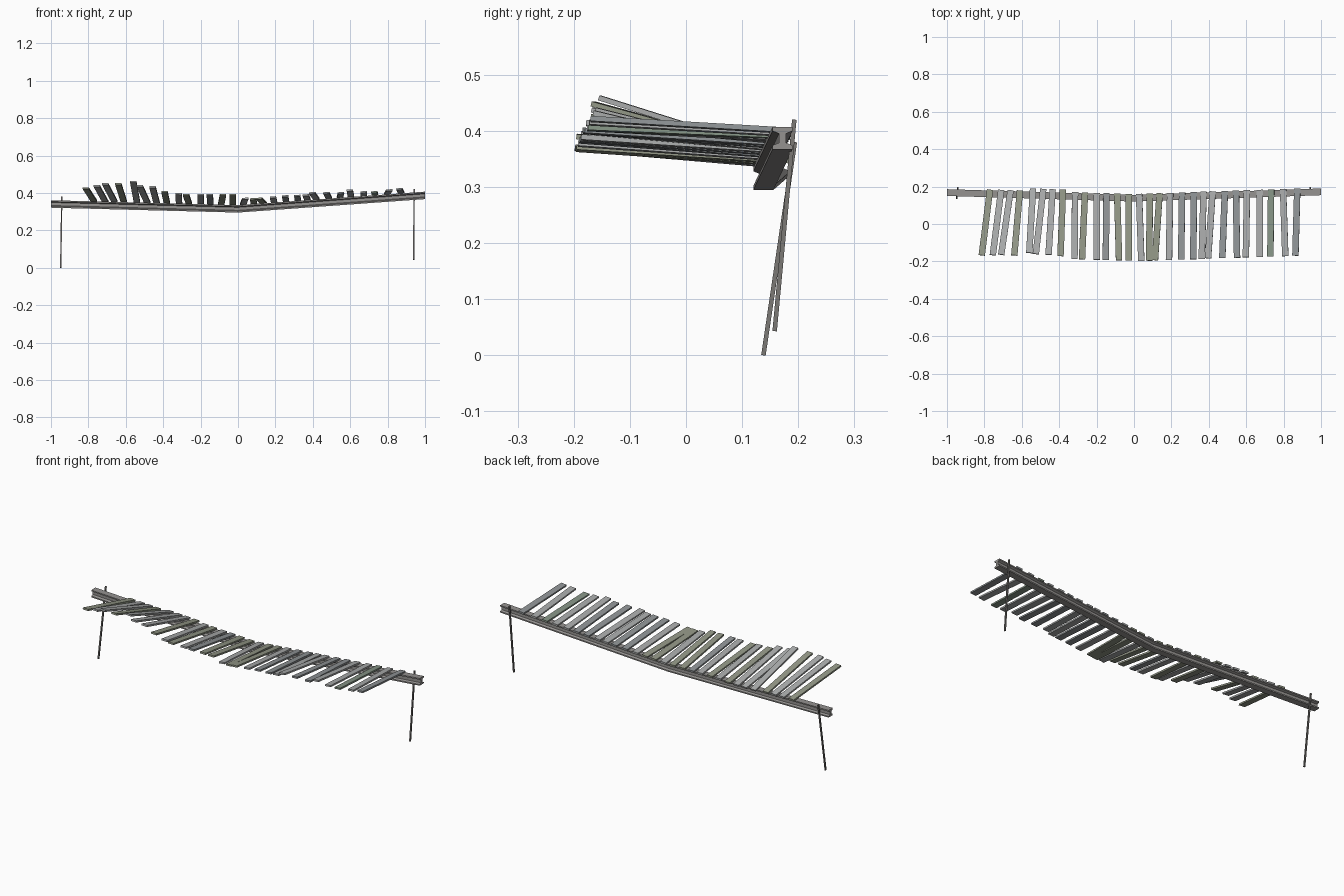
import bpy, bmesh
from mathutils import Vector

if "Cube" in bpy.data.objects:
    bpy.data.objects.remove(bpy.data.objects["Cube"])


def material(name, rgb):
    m = bpy.data.materials.new(name)
    m.diffuse_color = (*rgb, 1)
    m.use_nodes = True
    m.node_tree.nodes["Principled BSDF"].inputs["Base Color"].default_value = m.diffuse_color
    return m


STEEL = material("weathered_steel", (0.30, 0.29, 0.28))
IRON = material("dark_iron", (0.20, 0.19, 0.18))
WOOD = {
    "g": material("grey_wood", (0.40, 0.41, 0.41)),
    "d": material("dark_wood", (0.28, 0.30, 0.31)),
    "o": material("olive_wood", (0.29, 0.31, 0.24)),
    "m": material("mossy_wood", (0.24, 0.30, 0.24)),
}


def loft(name, rings, mat):
    """Skin equal cross-sections into a closed solid."""
    bm = bmesh.new()
    rows = [[bm.verts.new(p) for p in ring] for ring in rings]
    n = len(rows[0])
    for a, b in zip(rows, rows[1:]):
        for i in range(n):
            j = (i + 1) % n
            bm.faces.new((a[i], a[j], b[j], b[i]))
    bm.faces.new(rows[0][::-1])
    bm.faces.new(rows[-1])
    bmesh.ops.recalc_face_normals(bm, faces=bm.faces)
    me = bpy.data.meshes.new(name)
    bm.to_mesh(me)
    bm.free()
    ob = bpy.data.objects.new(name, me)
    bpy.context.collection.objects.link(ob)
    me.materials.append(mat)
    return ob


def bar(name, a, b, width, thick, mat, side=Vector((1, 0, 0))):
    """Rectangular bar from a to b, width measured along side."""
    d = (b - a).normalized()
    u = (side - d * side.dot(d)).normalized()
    v = d.cross(u)
    corners = [(-1, -1), (1, -1), (1, 1), (-1, 1)]
    return loft(name, [[p + u * s * width / 2 + v * t * thick / 2 for s, t in corners]
                       for p in (a, b)], mat)


# Sagging I-beam, kinked in the middle
LEFT, MID, RIGHT = Vector((-1, .168, .341)), Vector((0, .138, .315)), Vector((1, .172, .387))
half = [(.018, .020), (.018, .013), (.006, .008), (.006, -.008), (.018, -.013), (.018, -.020)]
section = half + [(-y, z) for y, z in reversed(half)]
loft("i_beam", [[c + Vector((0, y, z)) for y, z in section] for c in (LEFT, MID, RIGHT)], STEEL)


def beam_at(x):
    return MID.lerp(RIGHT, x) if x > 0 else MID.lerp(LEFT, -x)


# Leaning rods behind the beam ends
bar("left_rod", Vector((-.948, .138, 0)), Vector((-.942, .194, .38)), .007, .008, IRON)
bar("right_rod", Vector((.939, .158, .043)), Vector((.942, .193, .42)), .007, .008, IRON)

# Planks: x on the beam, sideways skew and height of the free front end
back_x = [-.77, -.71, -.66, -.61, -.54, -.485, -.435, -.38, -.315, -.262, -.20, -.147, -.09, -.028, .027,
          .085, .137, .193, .257, .32, .372, .42, .486, .545, .604, .672, .733, .797, .873]
skew = [-.044, -.045, -.05, -.03, -.02, -.04, -.022, -.013, -.003, -.016, 0, -.004, .01, 0, .012,
        -.004, -.025, -.006, -.005, -.003, -.01, -.024, -.014, .006, -.006, 0, -.004, .012, -.01]
front_z = [.426, .437, .448, .448, .459, .437, .432, .406, .395, .39, .39, .39, .39, .39, .37,
           .368, .37, .377, .383, .385, .388, .40, .40, .40, .414, .405, .405, .415, .421]
tones = "oggogggogogdoogoogddggddggmgdm"
for i, (x, s, z) in enumerate(zip(back_x, skew, front_z)):
    c = beam_at(x)
    extra = .012 if -.58 < x < -.35 else 0
    back = Vector((x, c.y + .022 + extra, c.z + .022))
    dy = (.36 ** 2 - s ** 2 - (z - back.z) ** 2) ** .5
    front = Vector((x + s, back.y - dy, z))
    slope = (RIGHT - MID) if x > 0 else (MID - LEFT)
    bar(f"plank_{i + 1}", back, front, .034, .009, WOOD[tones[i]], Vector((1, 0, slope.z)))
